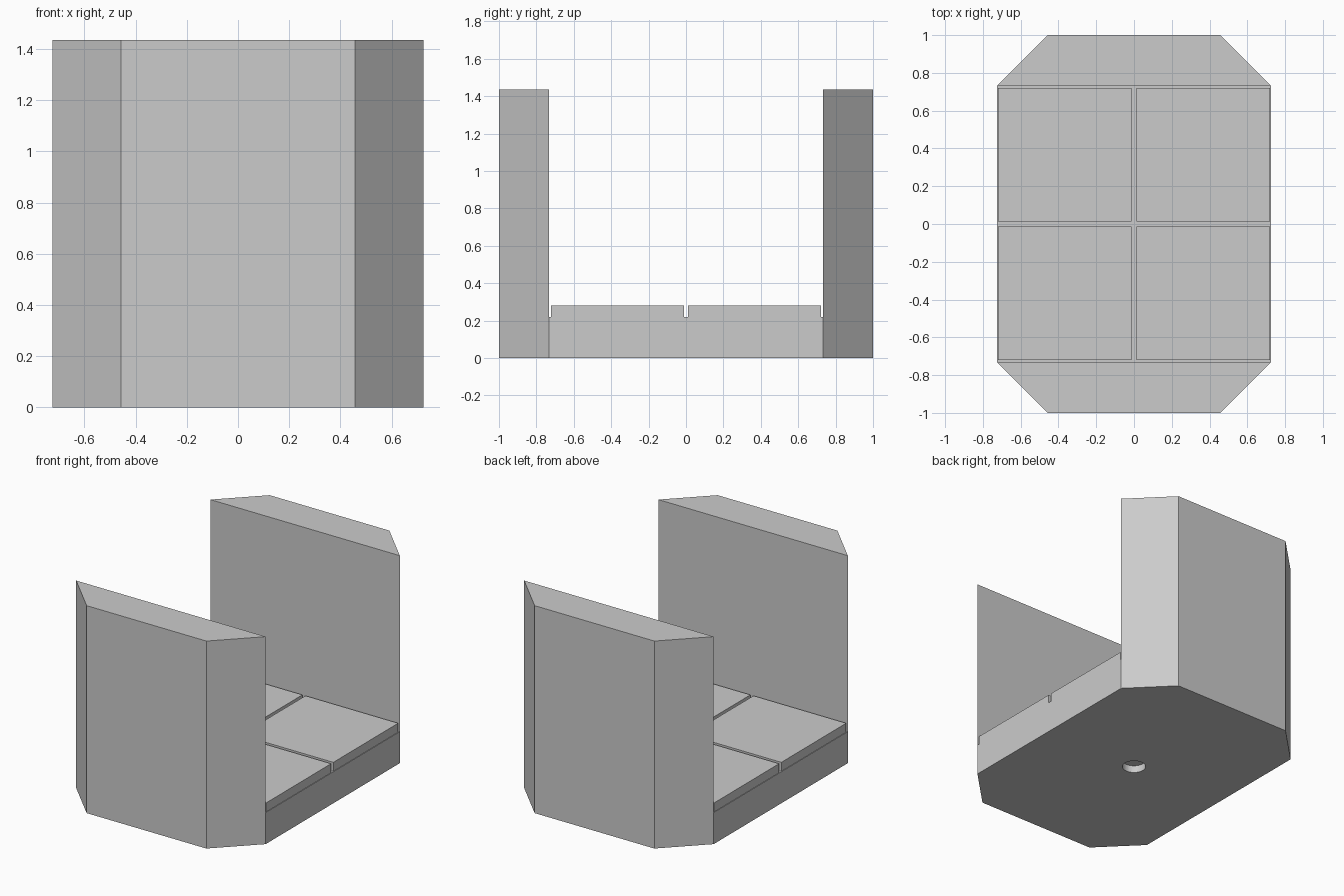
import bpy
import bmesh

if "Cube" in bpy.data.objects:
    bpy.data.objects.remove(bpy.data.objects["Cube"], do_unlink=True)

HALF_W, HALF_L, HEIGHT = 0.725, 1.0, 1.435
CHAMFER = 0.267
WALL_Y = HALF_L - CHAMFER
FLOOR, TILE_TOP, GAP = 0.218, 0.28, 0.012

stone = bpy.data.materials.new("Plain grey")
stone.use_nodes = True
grey = (0.6, 0.6, 0.6, 1)
stone.diffuse_color = grey
stone.node_tree.nodes["Principled BSDF"].inputs["Base Color"].default_value = grey


def make_object(name, bm):
    bmesh.ops.recalc_face_normals(bm, faces=bm.faces)
    mesh = bpy.data.meshes.new(name)
    bm.to_mesh(mesh)
    bm.free()
    mesh.materials.append(stone)
    obj = bpy.data.objects.new(name, mesh)
    bpy.context.collection.objects.link(obj)
    return obj


def prism(name, outline, z0, z1, hollow=0):
    """Extrude an outline upward; hollow leaves only a rim of that width."""
    bm = bmesh.new()
    face = bm.faces.new([bm.verts.new((x, y, z0)) for x, y in outline])
    if hollow:
        bmesh.ops.inset_region(bm, faces=[face], thickness=hollow)
        bmesh.ops.delete(bm, geom=[face], context="FACES")
    result = bmesh.ops.extrude_face_region(bm, geom=bm.faces[:])
    top = [v for v in result["geom"] if isinstance(v, bmesh.types.BMVert)]
    bmesh.ops.translate(bm, verts=top, vec=(0, 0, z1 - z0))
    return make_object(name, bm)


def rect(x0, x1, y0, y1):
    return [(x0, y0), (x1, y0), (x1, y1), (x0, y1)]


def cut(target, cutter):
    cutter.hide_render = True
    mod = target.modifiers.new("Cut", "BOOLEAN")
    mod.operation = "DIFFERENCE"
    mod.solver = "EXACT"
    mod.object = cutter
    bpy.context.view_layer.objects.active = target
    bpy.ops.object.modifier_apply(modifier=mod.name)
    bpy.data.objects.remove(cutter, do_unlink=True)


# Body: chamfered block with a wide channel that leaves two end walls
cx = HALF_W - CHAMFER
quarter = [(HALF_W, WALL_Y), (cx, HALF_L)]
octagon = (quarter + [(-x, y) for x, y in reversed(quarter)]
           + [(-x, -y) for x, y in quarter]
           + [(x, -y) for x, y in reversed(quarter)])
body = prism("base_and_end_walls", octagon, 0, HEIGHT)
cut(body, prism("channel_cutter", rect(-1, 1, -WALL_Y, WALL_Y), FLOOR, 2))

# Square groove in the underside
g = 0.655
cut(body, prism("groove_cutter", rect(-g, g, -g, g), -0.1, 0.05, hollow=0.038))

# Round socket in the centre of the underside
bm = bmesh.new()
bmesh.ops.create_cone(bm, cap_ends=True, segments=48, radius1=0.076,
                      radius2=0.076, depth=0.1)
cut(body, make_object("socket_cutter", bm))

# Four floor tiles
edge = HALF_W - 0.004
for sx, side in ((-1, "right"), (1, "left")):
    for sy, end in ((-1, "front"), (1, "back")):
        xs = sorted((sx * GAP, sx * edge))
        ys = sorted((sy * GAP, sy * edge))
        prism(f"floor_tile_{end}_{side}", rect(*xs, *ys), FLOOR, TILE_TOP)
